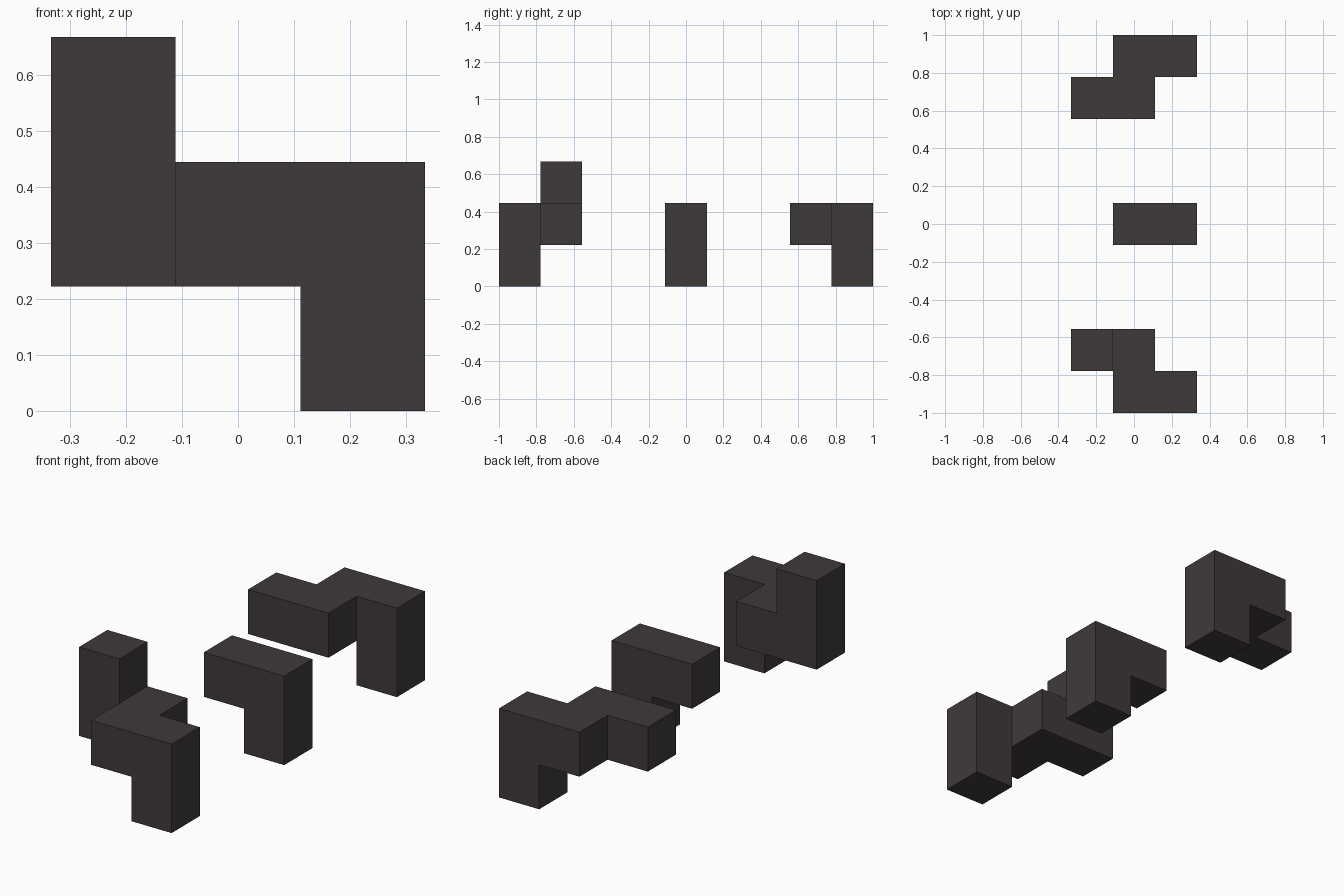
import bpy, bmesh
from mathutils import Vector

if "Cube" in bpy.data.objects:
    bpy.data.objects.remove(bpy.data.objects["Cube"], do_unlink=True)

U = 2 / 9  # edge of one building cell

charcoal = bpy.data.materials.new("charcoal")
charcoal.use_nodes = True
colour = (0.051, 0.042, 0.042, 1)
charcoal.diffuse_color = colour
charcoal.node_tree.nodes["Principled BSDF"].inputs["Base Color"].default_value = colour

AXES = [Vector(a) for a in ((1, 0, 0), (0, 1, 0), (0, 0, 1))]


def block_piece(name, cells, y):
    """Join unit cells (x, row, level) into one clean solid; row 0 is centred on y."""
    bm = bmesh.new()
    for cell in cells:
        centre = Vector(cell) + Vector((0, 0, 0.5))
        for i, axis in enumerate(AXES):
            side, up = AXES[(i + 1) % 3] / 2, AXES[(i + 2) % 3] / 2
            for sign in (1, -1):
                normal = axis * sign
                if tuple(int(c) for c in Vector(cell) + normal) in cells:
                    continue  # inner face
                mid = centre + normal / 2
                s = side * sign
                corners = (mid - s - up, mid + s - up, mid + s + up, mid - s + up)
                bm.faces.new([bm.verts.new(c * U) for c in corners])
    bmesh.ops.remove_doubles(bm, verts=bm.verts, dist=0.001)
    bmesh.ops.dissolve_limit(bm, angle_limit=0.01, verts=bm.verts, edges=bm.edges)
    bmesh.ops.recalc_face_normals(bm, faces=bm.faces)
    mesh = bpy.data.meshes.new(name)
    bm.to_mesh(mesh)
    bm.free()
    mesh.materials.append(charcoal)
    obj = bpy.data.objects.new(name, mesh)
    obj.location.y = y
    bpy.context.collection.objects.link(obj)


# Every piece shares the same elbow: a two-cell arm with a leg under its left end
elbow = {(0, 0, 1), (1, 0, 1), (1, 0, 0)}

# Front piece: elbow, plus an arm behind it that turns up at the right end
block_piece("front_block", elbow | {(0, 1, 1), (-1, 1, 1), (-1, 1, 2)}, -4 * U)

# Middle piece: plain elbow
block_piece("middle_block", elbow, 0)

# Back piece: elbow, plus a level arm in front of it
block_piece("back_block", elbow | {(0, -1, 1), (-1, -1, 1)}, 4 * U)
